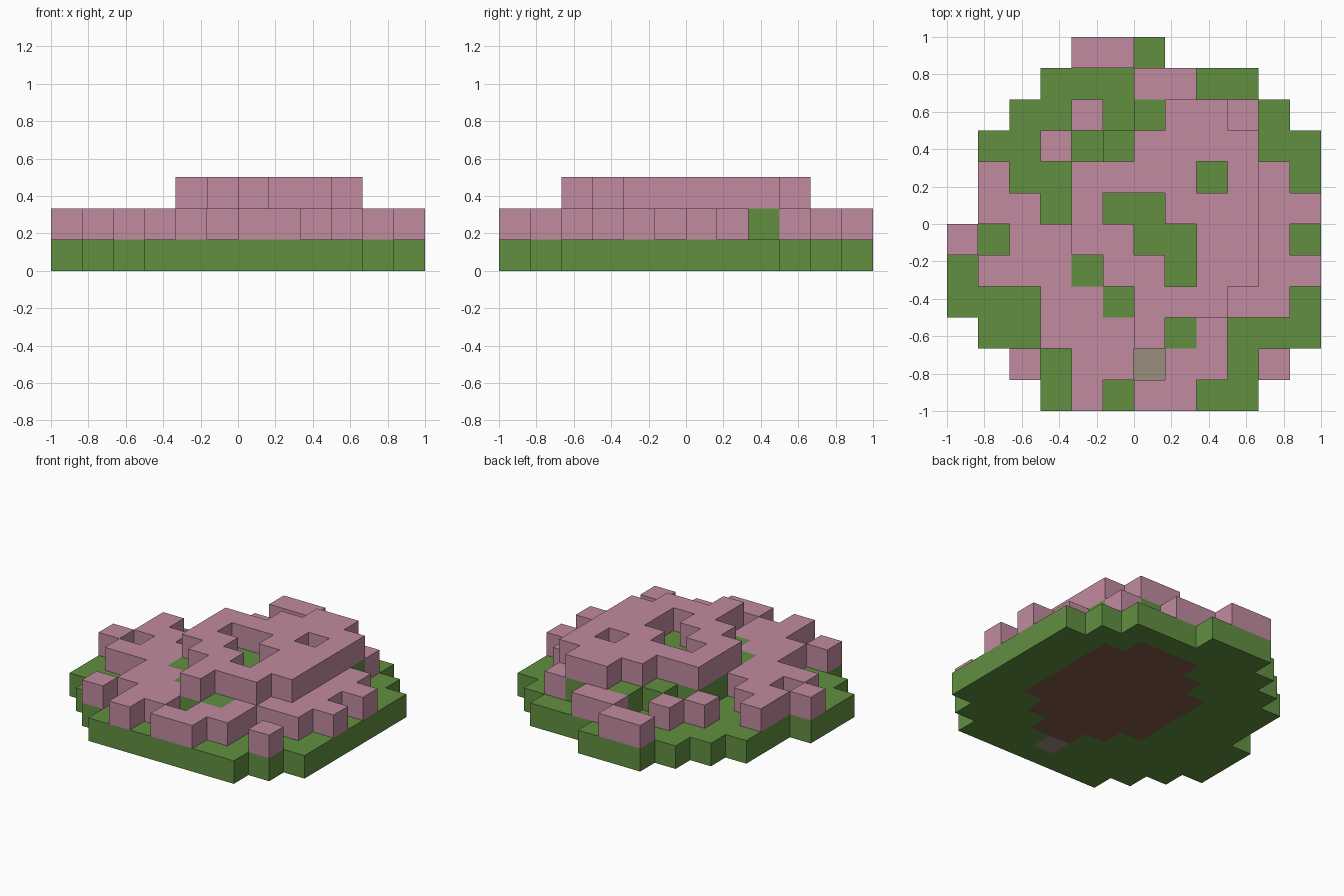
import bpy
import bmesh
import math

cube = bpy.data.objects.get("Cube")
if cube:
    bpy.data.objects.remove(cube, do_unlink=True)

# Garden plan, back row first: g grass, p blossom on grass, s stone,
# G raised grass, P blossom on raised grass
PLAN = """
....ppg.....
...gggppgg..
..ggpgGPPpg.
.ggpgGPPPPgg
.pggPPPPGPpg
.ppgPGGPPPpp
pgppPPGGPPpg
gpppGPPGPPpp
gggppGPPPppg
.ggpppPGpggg
..pgppsppgp.
...gpgppgg..
""".split()
SIZE = len(PLAN)
CELL = 2 / SIZE


def srgb(r, g, b):
    def lin(v):
        v /= 255
        return v / 12.92 if v <= 0.04045 else ((v + 0.055) / 1.055) ** 2.4
    return (lin(r), lin(g), lin(b), 1)


def material(name, colour):
    mat = bpy.data.materials.new(name)
    mat.use_nodes = True
    mat.diffuse_color = colour
    bsdf = next(n for n in mat.node_tree.nodes if n.type == 'BSDF_PRINCIPLED')
    bsdf.inputs["Base Color"].default_value = colour
    bsdf.inputs["Roughness"].default_value = 0.9
    return mat


def cells(kinds):
    return {(c, SIZE - 1 - r) for r, row in enumerate(PLAN)
            for c, kind in enumerate(row) if kind in kinds}


def block_layer(name, kinds, level, mat):
    """One storey of joined blocks, with walls only along its outline."""
    filled = cells(kinds)
    bm = bmesh.new()

    def face(*corners):
        bm.faces.new([bm.verts.new((x * CELL - 1, y * CELL - 1, z * CELL))
                      for x, y, z in corners])

    lo, hi = level, level + 1
    for x, y in filled:
        ring = [(x, y), (x + 1, y), (x + 1, y + 1), (x, y + 1)]
        face(*[(a, b, hi) for a, b in ring])
        face(*[(a, b, lo) for a, b in reversed(ring)])
        for i, (dx, dy) in enumerate([(0, -1), (1, 0), (0, 1), (-1, 0)]):
            if (x + dx, y + dy) not in filled:
                a, b = ring[i], ring[(i + 1) % 4]
                face((*a, lo), (*b, lo), (*b, hi), (*a, hi))
    bmesh.ops.remove_doubles(bm, verts=bm.verts, dist=0.001)
    bmesh.ops.dissolve_limit(bm, angle_limit=math.radians(1),
                             verts=bm.verts, edges=bm.edges)
    mesh = bpy.data.meshes.new(name)
    bm.to_mesh(mesh)
    bm.free()
    mesh.materials.append(mat)
    obj = bpy.data.objects.new(name, mesh)
    bpy.context.collection.objects.link(obj)
    return obj


grass = material("grass green", srgb(97, 143, 64))
pink = material("blossom pink", srgb(193, 139, 160))
brown = material("soil brown", srgb(130, 92, 74))
grey = material("stone grey", srgb(154, 142, 124))

# Ground storey
block_layer("turf", "gp", 0, grass)
block_layer("soil", "GP", 0, brown)
block_layer("stone", "s", 0, grey)
# Raised middle
block_layer("mound", "GP", 1, grass)
# Blossoms resting on each height
block_layer("low_blossoms", "p", 1, pink)
block_layer("high_blossoms", "P", 2, pink)
